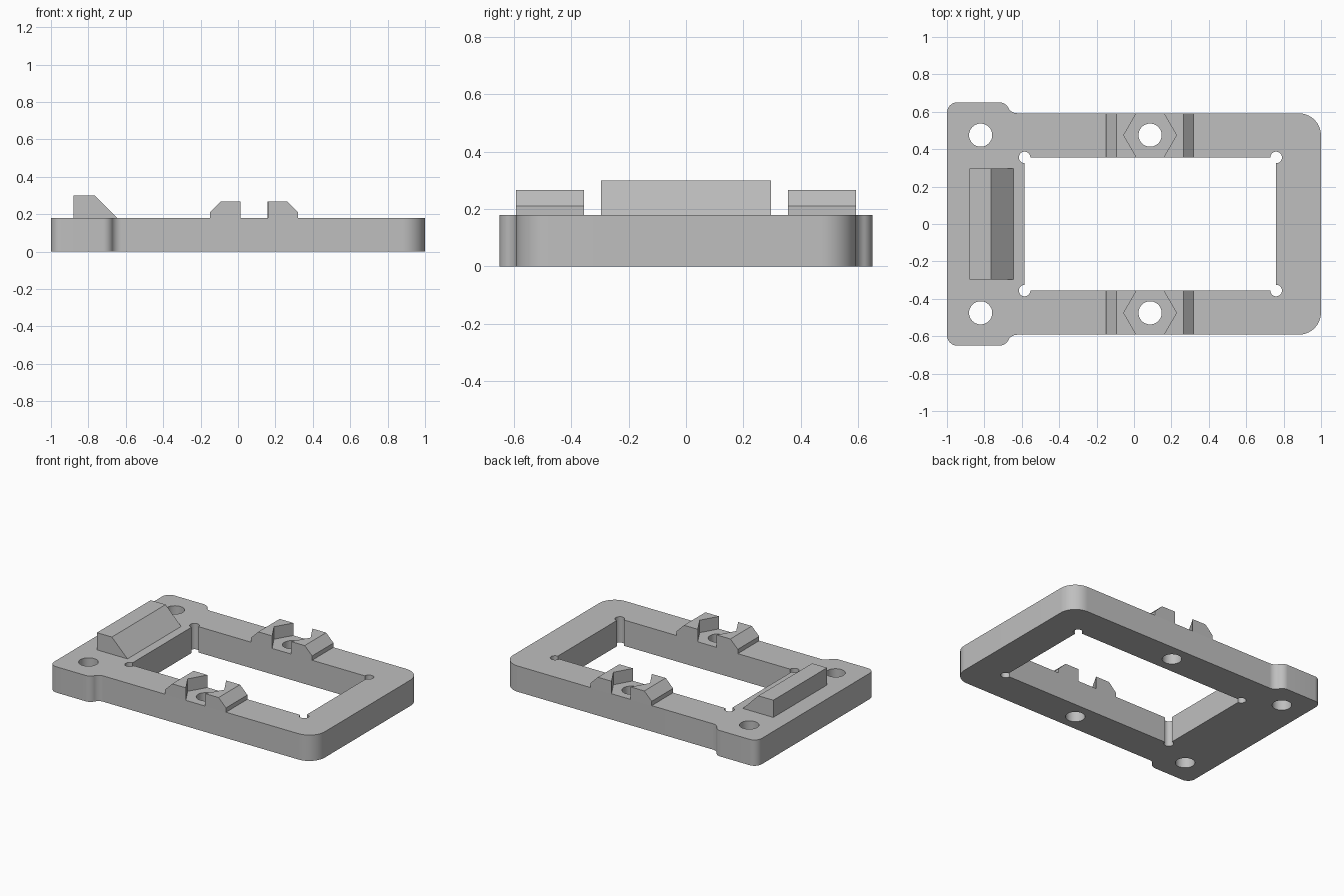
import bpy
import bmesh
from math import cos, sin, pi, radians, atan

cube = bpy.data.objects.get("Cube")
if cube:
    bpy.data.objects.remove(cube, do_unlink=True)

GREY = (0.52, 0.52, 0.52, 1)
grey = bpy.data.materials.new("light grey")
grey.use_nodes = True
grey.diffuse_color = GREY
grey.node_tree.nodes["Principled BSDF"].inputs["Base Color"].default_value = GREY

TOP = 0.18           # plate thickness
HALF_Y = 0.592       # frame half width
WING_Y = 0.65        # half width across the mounting ears
OPEN_L, OPEN_R, OPEN_Y = -0.585, 0.76, 0.356
BOLT_X, HOLE_Y = 0.086, 0.475


def arc(cx, cy, r, start, end, steps=12):
    """Points along an arc, angles in degrees."""
    angles = [radians(start + (end - start) * i / steps) for i in range(steps + 1)]
    return [(cx + r * cos(a), cy + r * sin(a)) for a in angles]


def select_only(obj):
    bpy.ops.object.select_all(action='DESELECT')
    obj.select_set(True)
    bpy.context.view_layer.objects.active = obj


def prism(name, profile, place, offset):
    """Extrude a closed profile; place() maps profile points to 3D."""
    mesh = bpy.data.meshes.new(name)
    bm = bmesh.new()
    face = bm.faces.new([bm.verts.new(place(*p)) for p in profile])
    geom = bmesh.ops.extrude_face_region(bm, geom=[face])["geom"]
    verts = [g for g in geom if isinstance(g, bmesh.types.BMVert)]
    bmesh.ops.translate(bm, verts=verts, vec=offset)
    bmesh.ops.recalc_face_normals(bm, faces=bm.faces)
    bm.to_mesh(mesh)
    bm.free()
    mesh.materials.append(grey)
    obj = bpy.data.objects.new(name, mesh)
    bpy.context.collection.objects.link(obj)
    return obj


def plate(name, loops, height):
    """Flat plate with holes: filled 2D curve turned into a mesh."""
    curve = bpy.data.curves.new(name, 'CURVE')
    curve.dimensions = '2D'
    curve.fill_mode = 'BOTH'
    curve.extrude = height / 2
    for loop in loops:
        spline = curve.splines.new('POLY')
        spline.points.add(len(loop) - 1)
        for point, (x, y) in zip(spline.points, loop):
            point.co = (x, y, 0, 1)
        spline.use_cyclic_u = True
    obj = bpy.data.objects.new(name, curve)
    bpy.context.collection.objects.link(obj)
    select_only(obj)
    bpy.ops.object.convert(target='MESH')
    obj = bpy.context.object
    bm = bmesh.new()
    bm.from_mesh(obj.data)
    bmesh.ops.translate(bm, verts=bm.verts, vec=(0, 0, height / 2))
    bmesh.ops.remove_doubles(bm, verts=bm.verts, dist=0.0001)
    bmesh.ops.recalc_face_normals(bm, faces=bm.faces)
    bm.to_mesh(obj.data)
    bm.free()
    obj.data.materials.clear()
    obj.data.materials.append(grey)
    bpy.ops.object.shade_smooth_by_angle(angle=radians(30))
    return obj


# Outer outline: back half clockwise from the left end, mirrored to the front
ear_r, s_start, s_end = 0.055, -0.72, -0.624
sweep = 2 * atan((WING_Y - HALF_Y) / (s_end - s_start))
r = (s_end - s_start) / (2 * sin(sweep))
deg = sweep * 180 / pi
half = arc(-1 + ear_r, WING_Y - ear_r, ear_r, 180, 90)
half += arc(s_start, WING_Y - r, r, 90, 90 - deg)
half += arc(s_end, HALF_Y + r, r, 270 - deg, 270)[1:]
half += arc(0.88, HALF_Y - 0.12, 0.12, 90, 0, 16)
outline = half + [(x, -y) for x, y in reversed(half)]

# Rectangular opening with round corner reliefs
relief = 0.031
opening = arc(OPEN_R, OPEN_Y, relief, -90, 180, 18)
opening += arc(OPEN_L, OPEN_Y, relief, 0, 270, 18)
opening += arc(OPEN_L, -OPEN_Y, relief, 90, 360, 18)
opening += arc(OPEN_R, -OPEN_Y, relief, 180, 450, 18)

# Screw holes
holes = [arc(x, side * HOLE_Y, 0.062, 0, 360, 32)[:-1]
         for x in (-0.82, BOLT_X) for side in (1, -1)]
plate("base_frame", [outline, opening] + holes, TOP)

# Wedge-shaped rail on the left end
rail = [(-0.88, TOP), (-0.88, 0.3), (-0.765, 0.3), (-0.645, TOP)]
prism("end_rail", rail, lambda x, z: (x, -0.296, z), (0, 0.592, 0))

# Chamfered nut holders, each split by a hexagonal pocket
holder = [(-0.15, TOP), (-0.15, 0.21), (-0.093, 0.267),
          (0.265, 0.267), (0.322, 0.21), (0.322, TOP)]
hexagon = arc(0, 0, 0.141, 0, 360, 6)[:-1]
for side, label in ((1, "back"), (-1, "front")):
    y0 = OPEN_Y if side > 0 else -HALF_Y
    block = prism(label + "_nut_holder", holder,
                  lambda x, z: (x, y0, z), (0, HALF_Y - OPEN_Y, 0))
    cutter = prism(label + "_nut_cutter", hexagon,
                   lambda x, y: (BOLT_X + x, side * HOLE_Y + y, 0.1), (0, 0, 0.3))
    cutter.hide_render = True
    cut = block.modifiers.new("nut pocket", 'BOOLEAN')
    cut.operation = 'DIFFERENCE'
    cut.solver = 'EXACT'
    cut.object = cutter
    select_only(block)
    bpy.ops.object.modifier_apply(modifier=cut.name)
    bpy.data.objects.remove(cutter, do_unlink=True)
